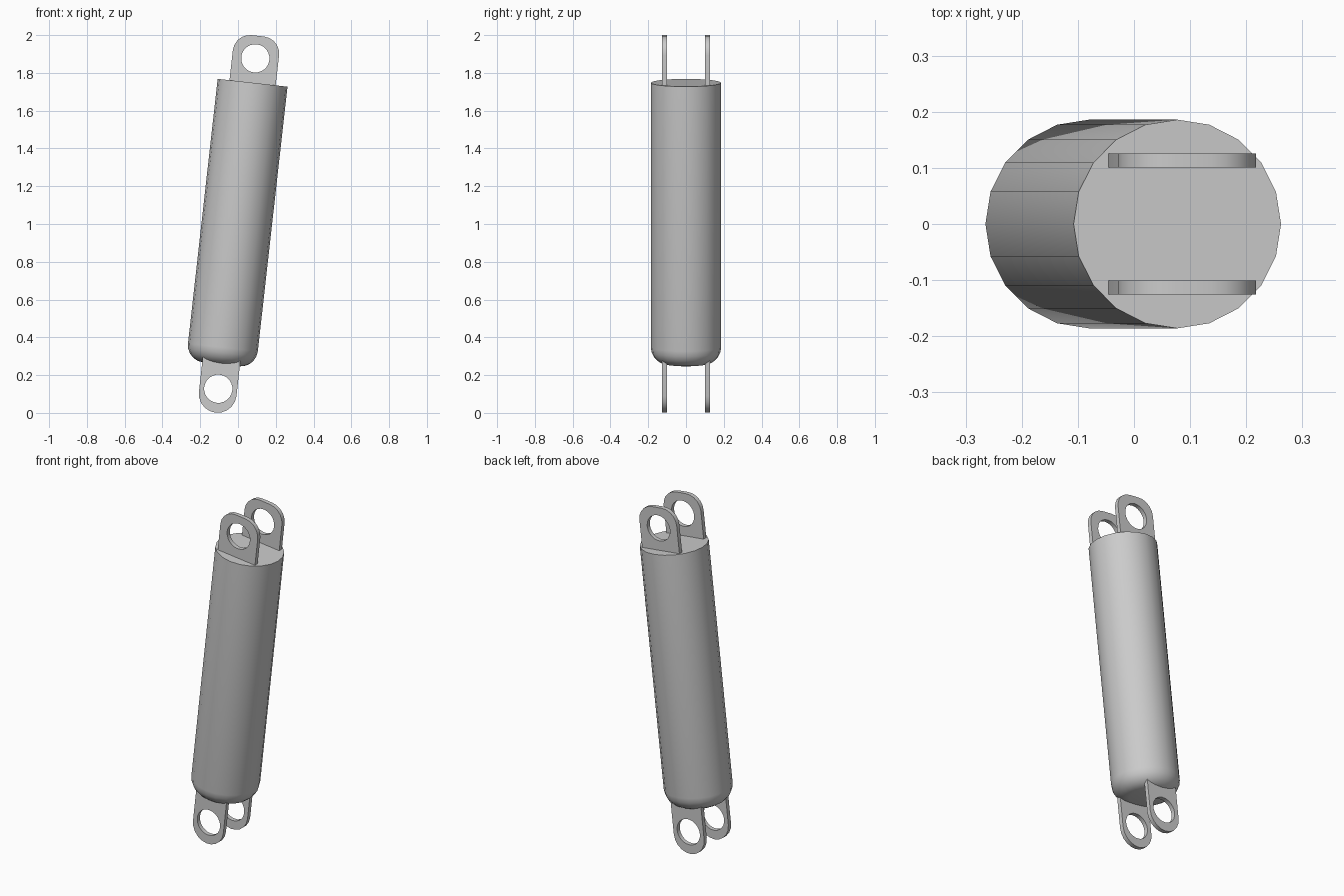
import bpy, bmesh, math
from mathutils import Matrix, Vector

if "Cube" in bpy.data.objects:
    bpy.data.objects.remove(bpy.data.objects["Cube"], do_unlink=True)

grey = bpy.data.materials.new("light_grey")
grey.use_nodes = True
colour = (0.6, 0.6, 0.6, 1)
grey.diffuse_color = colour
grey.node_tree.nodes["Principled BSDF"].inputs["Base Color"].default_value = colour

# Everything is modelled upright on the body axis, then leaned towards +x
LENGTH, RADIUS, ROUND = 1.5, 0.186, 0.09
LEAN = Matrix.Translation((-0.09, 0, 0.257)) @ Matrix.Rotation(math.radians(6.4), 4, 'Y')


def finish(bm, name):
    bmesh.ops.recalc_face_normals(bm, faces=bm.faces)
    bm.transform(LEAN)
    mesh = bpy.data.meshes.new(name)
    bm.to_mesh(mesh)
    bm.free()
    mesh.materials.append(grey)
    ob = bpy.data.objects.new(name, mesh)
    bpy.context.collection.objects.link(ob)
    bpy.ops.object.select_all(action='DESELECT')
    ob.select_set(True)
    bpy.context.view_layer.objects.active = ob
    bpy.ops.object.shade_smooth_by_angle(angle=math.radians(32))


def arc(cx, cz, r, start, end, steps):
    angles = [math.radians(start + (end - start) * i / steps) for i in range(steps + 1)]
    return [(cx + r * math.cos(a), cz + r * math.sin(a)) for a in angles]


# Cylinder body with a rounded lower rim
def body():
    bm = bmesh.new()
    bmesh.ops.create_cone(bm, cap_ends=True, segments=20, radius1=RADIUS, radius2=RADIUS,
                          depth=LENGTH, matrix=Matrix.Translation((0, 0, LENGTH / 2)))
    rim = [e for e in bm.edges if all(v.co.z < 0.01 for v in e.verts)]
    bmesh.ops.bevel(bm, geom=rim, offset=ROUND, segments=5, profile=0.5, affect='EDGES')
    finish(bm, "cylinder_body")


# Flat lug: root inside the body, rounded far end, round pin hole
def lug(name, side, base, direction, half_width, reach, corner, hole):
    inner = half_width - corner
    outline = [(half_width, -0.12 if direction < 0 else -0.02)]
    outline += arc(inner, reach - corner, corner, 0, 90, 5)
    outline += arc(-inner, reach - corner, corner, 90, 180, 5)
    outline += [(-half_width, outline[0][1])]
    ring = arc(0, hole, 0.075, 0, 360, 24)[:-1]
    bm = bmesh.new()
    for loop in (outline, ring):
        verts = [bm.verts.new((x, side * 0.1135 - 0.0125, base + direction * z)) for x, z in loop]
        for a, b in zip(verts, verts[1:] + verts[:1]):
            bm.edges.new((a, b))
    bmesh.ops.remove_doubles(bm, verts=bm.verts, dist=0.0005)
    bmesh.ops.triangle_fill(bm, edges=bm.edges[:], use_beauty=True)
    solid = bmesh.ops.extrude_face_region(bm, geom=bm.faces[:])
    moved = [g for g in solid["geom"] if isinstance(g, bmesh.types.BMVert)]
    bmesh.ops.translate(bm, verts=moved, vec=Vector((0, 0.025, 0)))
    finish(bm, name)


body()
for side, label in ((-1, "front"), (1, "back")):
    lug(label + "_upper_lug", side, LENGTH, 1, 0.123, 0.25, 0.09, 0.13)
    lug(label + "_lower_lug", side, 0, -1, 0.1, 0.2575, 0.1, 0.13)
